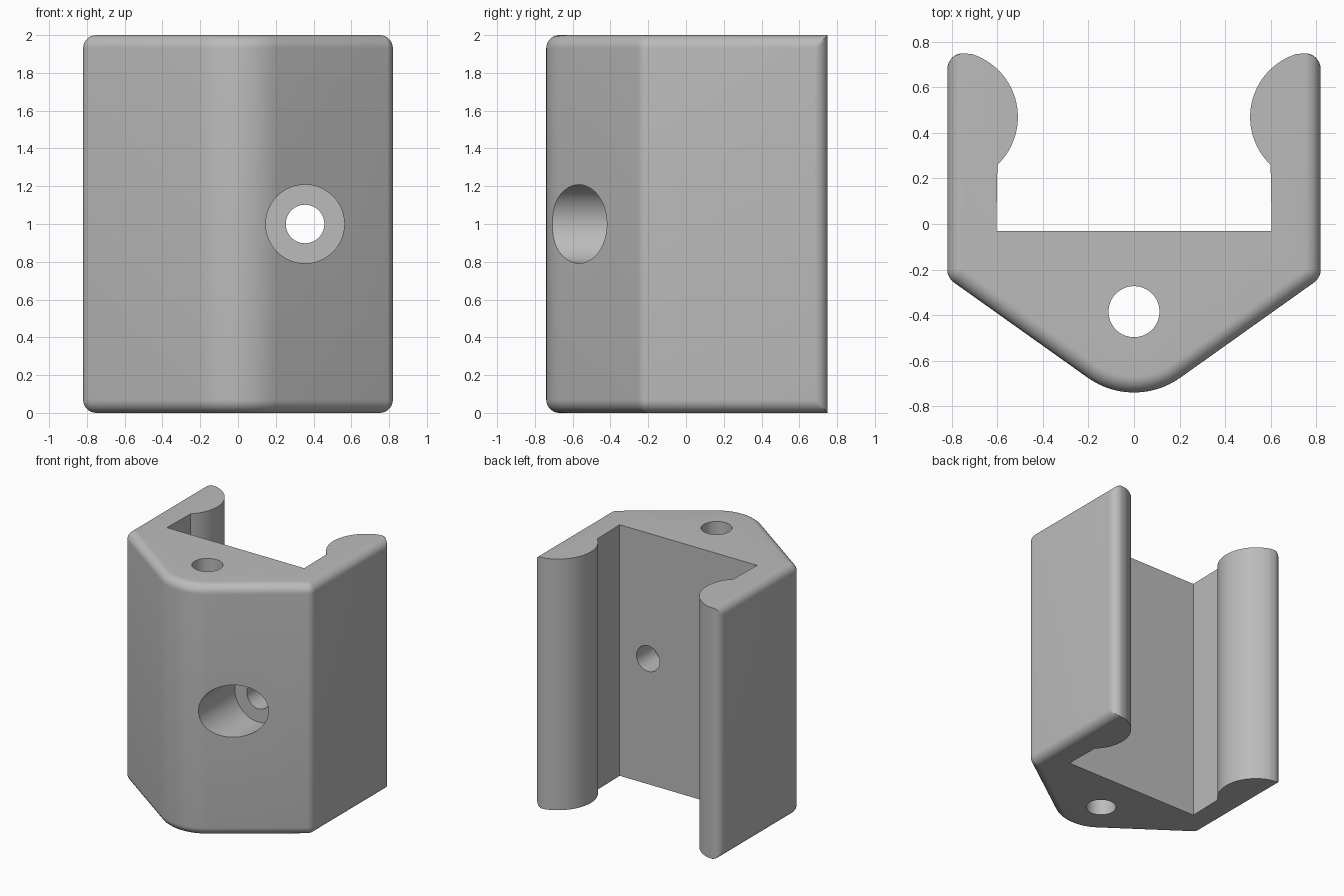
import bpy, bmesh, math
from mathutils import Vector

if "Cube" in bpy.data.objects:
    bpy.data.objects.remove(bpy.data.objects["Cube"], do_unlink=True)

HEIGHT, ROUND, HALF_WIDTH = 2.0, 0.07, 0.82

grey = bpy.data.materials.new("plain grey")
grey.use_nodes = True
grey.diffuse_color = (0.5, 0.5, 0.5, 1)
grey.node_tree.nodes["Principled BSDF"].inputs["Base Color"].default_value = (0.5, 0.5, 0.5, 1)


def arc(cx, cy, radius, start, end, steps):
    angles = [math.radians(start + (end - start) * i / steps) for i in range(steps + 1)]
    return [(cx + radius * math.cos(a), cy + radius * math.sin(a)) for a in angles]


def outline(inset):
    """Closed cross-section, with its outer walls moved in by the inset."""
    half = arc(0, -0.39, 0.35 - inset, -90, -54.6, 12)             # front nose
    half += arc(0.75, -0.2, ROUND - inset, -54.6, 0, 8)            # side corner
    tip = arc(0.75, 0.68, ROUND, 0, 103.4, 12)                     # arm tip
    half += [(min(x, HALF_WIDTH - inset), y) for x, y in tip]
    half += arc(0.80, 0.47, 0.29, 103.4, 226.4, 32)[1:]            # gripping bulge
    half += [(0.605, -0.03)]                                       # channel corner
    return half + [(-x, y) for x, y in reversed(half[1:])]


def cylinder(name, radius, centre, length, along_y):
    bpy.ops.mesh.primitive_cylinder_add(
        vertices=64, radius=radius, depth=length, location=centre,
        rotation=(math.pi / 2 if along_y else 0, 0, 0))
    obj = bpy.context.object
    obj.name = name
    obj.data.materials.append(grey)
    obj.hide_render = True
    return obj


# Clip body: cross-sections lofted upward, rounded at the bottom and top
STEPS = 8
turns = [math.pi / 2 * i / STEPS for i in range(STEPS + 1)]
lower = [(ROUND * (1 - math.sin(t)), ROUND * (1 - math.cos(t))) for t in turns]
layers = lower + [(HEIGHT - z, d) for z, d in lower[::-1]]
layers = [(z, d) for z, d in layers]
# Order each end so the inset is greatest at the outer face
layers = [(ROUND * (1 - math.cos(t)), ROUND * (1 - math.sin(t))) for t in turns]
layers += [(HEIGHT - z, d) for z, d in reversed(layers)]

bm = bmesh.new()
rings = [[bm.verts.new((x, y, z)) for x, y in outline(d)] for z, d in layers]
count = len(rings[0])
for below, above in zip(rings, rings[1:]):
    for i in range(count):
        j = (i + 1) % count
        bm.faces.new((below[i], below[j], above[j], above[i]))
bm.faces.new(rings[0][::-1])
bm.faces.new(rings[-1])
bmesh.ops.remove_doubles(bm, verts=bm.verts[:], dist=0.00005)
bmesh.ops.recalc_face_normals(bm, faces=bm.faces[:])
mesh = bpy.data.meshes.new("clip_body")
bm.to_mesh(mesh)
bm.free()
mesh.materials.append(grey)
body = bpy.data.objects.new("clip_body", mesh)
bpy.context.collection.objects.link(body)

# Vertical bore, screw hole and its wide recess
cutters = [
    cylinder("vertical_bore_cutter", 0.112, (0, -0.385, 1), 3, False),
    cylinder("screw_hole_cutter", 0.102, (0.355, -0.4, 1), 1.2, True),
    cylinder("screw_recess_cutter", 0.208, (0.355, -0.75, 1), 1.0, True),
]
for cutter in cutters:
    cut = body.modifiers.new(cutter.name, "BOOLEAN")
    cut.operation = "DIFFERENCE"
    cut.solver = "EXACT"
    cut.object = cutter

bpy.ops.object.select_all(action="DESELECT")
body.select_set(True)
bpy.context.view_layer.objects.active = body
for cutter in cutters:
    bpy.ops.object.modifier_apply(modifier=cutter.name)
    bpy.data.objects.remove(cutter, do_unlink=True)
bpy.ops.object.shade_smooth_by_angle(angle=math.radians(30))
